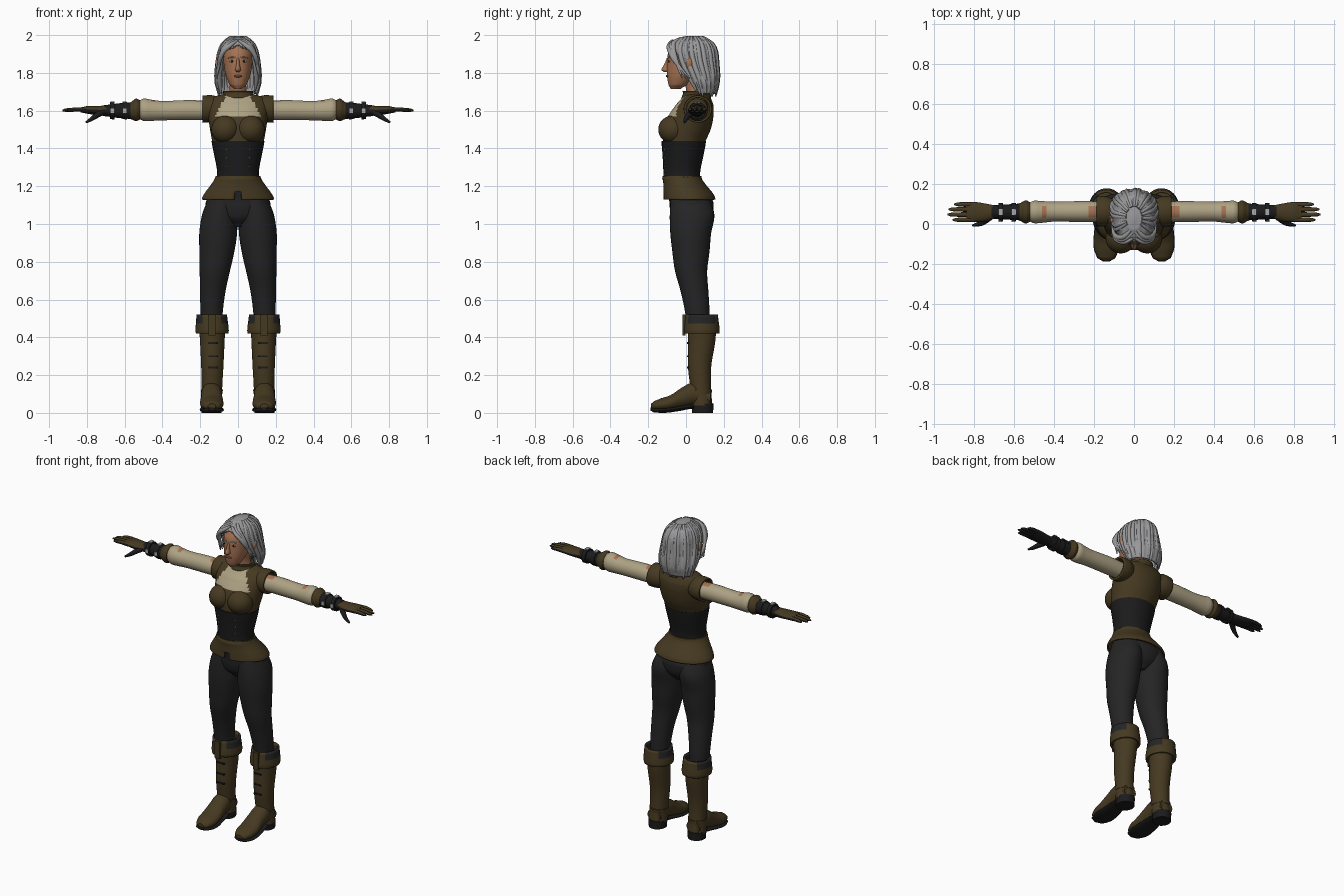
import bpy, bmesh
from math import cos, sin, pi, radians
from mathutils import Vector

cube = bpy.data.objects.get("Cube")
if cube:
    bpy.data.objects.remove(cube, do_unlink=True)


def material(name, r, g, b):
    m = bpy.data.materials.new(name)
    m.use_nodes = True
    m.diffuse_color = (r, g, b, 1)
    node = next(n for n in m.node_tree.nodes if n.type == 'BSDF_PRINCIPLED')
    node.inputs["Base Color"].default_value = (r, g, b, 1)
    node.inputs["Roughness"].default_value = 0.8
    return m


BROWN = material("brown leather", .06, .041, .015)
PANTS = material("charcoal cloth", .018, .018, .019)
BLACK = material("black leather", .011, .011, .012)
CREAM = material("cream linen", .42, .36, .23)
SKIN = material("tan skin", .38, .17, .085)
HAIR = material("silver hair", .32, .32, .33)
METAL = material("steel", .4, .4, .42)
LIPS = material("dark lips", .2, .07, .05)
AXES = {'x': (2, 0, 1), 'y': (0, 2, 1), 'z': (0, 1, 2)}


def finish(obj, mats, mirror=False, wall=0):
    bpy.context.scene.collection.objects.link(obj)
    for m in mats:
        obj.data.materials.append(m)
    if wall:
        mod = obj.modifiers.new("wall", 'SOLIDIFY')
        mod.thickness, mod.offset = wall, -1
    if mirror:
        obj.modifiers.new("mirror", 'MIRROR')
    return obj


def smooth_rows(rows, sub):
    # Catmull-Rom interpolation between cross-sections
    out = []
    for i in range(len(rows) - 1):
        p0, p1, p2, p3 = (rows[max(0, min(len(rows) - 1, i + k))] for k in (-1, 0, 1, 2))
        for s in range(sub):
            t = s / sub
            row = [b + .5 * t * (c - a + t * (2 * a - 5 * b + 4 * c - d + t * (3 * (b - c) + d - a)))
                   for a, b, c, d in zip(p0, p1, p2, p3)]
            row[0] = p1[0] + t * (p2[0] - p1[0])
            out.append(row)
    return out + [rows[-1]]


def ring_point(row, angle, axis='z', grow=1):
    t, u, v, ru, rv = row
    p = (u + grow * ru * cos(angle), v + grow * rv * sin(angle), t)
    return Vector(p[k] for k in AXES[axis])


def loft(name, axis, rows, *mats, n=32, sub=5, rule=None, drop=None,
         mirror=False, wall=0, ridge=0, caps=True):
    # rows are (position, centre u, centre v, radius u, radius v) along the axis
    bm = bmesh.new()
    rings = []
    for row in smooth_rows(rows, sub):
        rings.append([bm.verts.new(ring_point(row, 2 * pi * k / n, axis, 1 + ridge * cos(pi * k / 2)))
                      for k in range(n)])
    for low, high in zip(rings, rings[1:]):
        for k in range(n):
            j = (k + 1) % n
            bm.faces.new((low[k], low[j], high[j], high[k]))
    if caps:
        bm.faces.new(rings[0])
        bm.faces.new(rings[-1])
    bmesh.ops.recalc_face_normals(bm, faces=bm.faces)
    bm.normal_update()
    if rule:
        for f in bm.faces:
            f.material_index = int(rule(f.calc_center_median(), f.normal))
    if drop:
        gone = [f for f in bm.faces if drop(f.calc_center_median())]
        bmesh.ops.delete(bm, geom=gone, context='FACES')
    mesh = bpy.data.meshes.new(name)
    bm.to_mesh(mesh)
    bm.free()
    return finish(bpy.data.objects.new(name, mesh), mats, mirror, wall)


def solid(name, mat, centre, size, ball=False, mirror=False):
    bm = bmesh.new()
    if ball:
        bmesh.ops.create_uvsphere(bm, u_segments=24, v_segments=16, radius=1)
    else:
        bmesh.ops.create_cube(bm, size=1)
    for v in bm.verts:
        v.co = Vector(c + s * x for c, s, x in zip(centre, size, v.co))
    mesh = bpy.data.meshes.new(name)
    bm.to_mesh(mesh)
    bm.free()
    return finish(bpy.data.objects.new(name, mesh), [mat], mirror)


def tube(name, mat, points, radii, mirror=False):
    curve = bpy.data.curves.new(name, 'CURVE')
    curve.dimensions = '3D'
    curve.bevel_depth, curve.bevel_resolution = 1, 2
    curve.use_fill_caps = True
    spline = curve.splines.new('NURBS')
    spline.points.add(len(points) - 1)
    spline.order_u, spline.use_endpoint_u, spline.resolution_u = 3, True, 5
    for p, co, r in zip(spline.points, points, radii):
        p.co, p.radius = (*co, 1), r
    return finish(bpy.data.objects.new(name, curve), [mat], mirror)


# Torso: vest with linen chest panel, bust, corset and flared peplum
loft("vest", 'z', [(1.42, 0, -.012, .135, .11), (1.5, 0, .005, .148, .125), (1.57, 0, .025, .158, .12),
                   (1.63, 0, .045, .165, .1), (1.67, 0, .055, .14, .075), (1.695, 0, .06, .06, .055)],
     BROWN, CREAM, n=64, sub=8,
     rule=lambda c, d: c.y < .03 and c.z > 1.57 and abs(c.x) < .12 - .5 * (c.z - 1.57))
solid("bust", BROWN, (.066, -.07, 1.5), (.076, .077, .074), ball=True, mirror=True)
loft("collar", 'z', [(1.665, 0, .055, .075, .067), (1.69, 0, .056, .066, .06), (1.705, 0, .056, .068, .062)],
     BROWN, wall=.012, caps=False)
loft("shoulder_cap", 'x', [(.09, .06, 1.61, .06, .06), (.14, .063, 1.61, .075, .072),
                           (.187, .063, 1.608, .074, .072)], BROWN, mirror=True, wall=.012, caps=False)
loft("corset", 'z', [(1.23, 0, -.022, .114, .097), (1.28, 0, -.022, .111, .098), (1.36, 0, -.016, .125, .108),
                     (1.44, 0, -.012, .14, .118)], BLACK)
for k in range(4):
    solid("corset_stud", METAL, (.06, -.112, 1.26 + k * .045), (.004, .004, .004), ball=True, mirror=True)
loft("peplum", 'z', [(1.13, 0, .018, .192, .138), (1.16, 0, .012, .178, .132), (1.21, 0, -.008, .142, .112),
                     (1.25, 0, -.022, .119, .102)], BROWN, n=64, wall=.01, caps=False,
     drop=lambda c: c.y < 0 and abs(c.x) < .25 * (1.2 - c.z))
loft("peplum_belt", 'z', [(1.235, 0, -.021, .124, .106), (1.255, 0, -.021, .118, .102)], BROWN)

# Trousers
loft("hips", 'z', [(.985, 0, .03, .04, .06), (1.03, 0, .03, .13, .1), (1.08, 0, .03, .167, .115),
                   (1.13, 0, .024, .165, .114), (1.24, 0, -.02, .11, .09)], PANTS)
loft("trouser_leg", 'z', [(.45, .14, .065, .055, .06), (.55, .139, .058, .06, .066), (.65, .133, .044, .068, .074),
                          (.75, .123, .027, .08, .085), (.85, .112, .026, .092, .098),
                          (.95, .105, .025, .1, .108), (1.05, .097, .032, .093, .118),
                          (1.15, .08, .02, .075, .1)], PANTS, mirror=True)

# Boots
loft("boot_shaft", 'z', [(.04, .14, .085, .056, .055), (.12, .138, .078, .054, .054), (.25, .136, .072, .059, .062),
                         (.38, .136, .083, .065, .072), (.48, .137, .085, .07, .075)], BROWN, mirror=True)
loft("boot_cuff", 'z', [(.42, .137, .083, .086, .093), (.44, .137, .083, .088, .095), (.52, .139, .083, .081, .086)],
     BROWN, PANTS, n=40, mirror=True, wall=.014, caps=False,
     rule=lambda c, d: c.z > .465 and abs(d.x) > .65)
solid("cuff_flap", BROWN, (.137, -.01, .465), (.036, .016, .11), mirror=True)
loft("boot_foot", 'y', [(-.185, .138, .035, .02, .014), (-.17, .138, .038, .042, .024), (-.13, .138, .044, .059, .034),
                        (-.08, .139, .054, .062, .041), (-.02, .139, .08, .056, .055), (.04, .14, .1, .055, .06),
                        (.13, .14, .08, .045, .04)], BROWN, mirror=True)
loft("boot_sole", 'y', [(-.187, .138, .02, .018, .009), (-.17, .138, .016, .045, .013), (-.12, .138, .014, .063, .014),
                        (-.06, .139, .02, .062, .014), (.04, .14, .035, .05, .012)], BLACK, mirror=True)
loft("boot_heel", 'z', [(0, .14, .088, .053, .056), (.05, .14, .088, .055, .057)], BLACK, mirror=True)
loft("ankle_strap", 'z', [(.1, .139, .077, .057, .059), (.125, .138, .077, .058, .06)], BROWN, mirror=True)
for z in (.24, .3, .37):
    solid("boot_lace", BLACK, (.132, .012, z), (.05, .012, .009), mirror=True)

# Sleeves with a bare slit at the shoulder and elbow
loft("sleeve", 'x', [(.13, .062, 1.6, .05, .05), (.25, .062, 1.603, .052, .053), (.4, .062, 1.6, .05, .051),
                     (.46, .06, 1.602, .054, .056), (.5, .06, 1.605, .056, .059), (.53, .06, 1.605, .042, .045)],
     CREAM, SKIN, mirror=True,
     rule=lambda c, d: d.z > .8 and (c.x < .22 or abs(c.x - .45) < .012))

# Gloves, wrist guards and hands
loft("glove_cuff", 'x', [(.52, .06, 1.604, .05, .052), (.54, .06, 1.604, .058, .06), (.57, .06, 1.6, .044, .044)],
     BROWN, mirror=True)
loft("wrist_guard", 'x', [(.56, .06, 1.6, .042, .044), (.63, .06, 1.6, .038, .039), (.71, .06, 1.6, .033, .029)],
     BLACK, mirror=True)
for x in (.6, .665):
    loft("wrist_strap", 'x', [(x - .012, .06, 1.6, .046, .046), (x + .012, .06, 1.6, .045, .045)],
         BLACK, mirror=True)
    solid("strap_buckle", METAL, (x, .06, 1.645), (.022, .03, .008), mirror=True)
    solid("strap_clasp", METAL, (x, .014, 1.6), (.02, .008, .025), mirror=True)


def palm(c, d):
    return d.z < .3


loft("hand", 'x', [(.69, .06, 1.6, .033, .028), (.74, .058, 1.6, .044, .025), (.8, .06, 1.604, .05, .02),
                   (.835, .06, 1.604, .044, .013)], BROWN, BLACK, mirror=True, rule=palm)
for y, tip in ((.021, .905), (.047, .93), (.073, .925), (.098, .898)):
    loft("finger", 'x', [(.8, y, 1.604, .011, .012), (.85, y, 1.606, .012, .011), (tip - .015, y, 1.603, .009, .009),
                         (tip, y, 1.601, .004, .004)], BROWN, BLACK, n=12, sub=3, mirror=True, rule=palm)
tube("thumb", BLACK, [(.72, .035, 1.592), (.75, .01, 1.575), (.775, -.002, 1.555), (.805, -.008, 1.538)],
     (.018, .016, .012, .006), mirror=True)

# Neck and face
loft("neck", 'z', [(1.66, 0, .055, .055, .05), (1.72, 0, .045, .044, .046), (1.8, 0, .035, .045, .05)], SKIN)
loft("head", 'z', [(1.715, 0, -.055, .02, .026), (1.735, 0, -.042, .043, .05), (1.78, 0, -.02, .063, .08),
                   (1.83, 0, -.002, .074, .099), (1.9, 0, .01, .078, .106), (1.95, 0, .02, .066, .09),
                   (1.97, 0, .02, .04, .06)], SKIN)
loft("nose", 'z', [(1.806, 0, -.1, .01, .018), (1.815, 0, -.1, .015, .03), (1.84, 0, -.098, .01, .02),
                   (1.88, 0, -.092, .007, .01)], SKIN, n=16)
solid("mouth", LIPS, (0, -.097, 1.783), (.022, .01, .007), ball=True)
solid("eye", METAL, (.032, -.088, 1.862), (.014, .005, .006), ball=True, mirror=True)
solid("iris", BLACK, (.032, -.092, 1.862), (.006, .003, .006), ball=True, mirror=True)
tube("eyebrow", HAIR, [(.014, -.096, 1.88), (.034, -.092, 1.886), (.054, -.076, 1.878)],
     (.003, .004, .002), mirror=True)
solid("ear", SKIN, (.106, .018, 1.85), (.014, .018, .03), ball=True, mirror=True)

# Hair: open-fronted shell, hanging locks and parted fringe
hair = [(1.69, 0, .09, .105, .07), (1.75, 0, .08, .122, .096), (1.85, 0, .042, .112, .127),
        (1.92, 0, .03, .1, .135), (1.965, 0, .03, .078, .108), (1.99, 0, .03, .04, .06), (1.995, 0, .03, .012, .02)]
loft("hair_shell", 'z', hair, HAIR, n=96, sub=6, ridge=.02, wall=.012,
     drop=lambda c: c.z < 1.69 + .001 or
     (c.z < 1.95 - .4 * abs(c.x) and c.y < .04 - .6 * (c.z - 1.75)))
for k in range(17):
    a = radians(-30 + k * 15)
    path = [ring_point(r, a + .06 * sin(3 * k), grow=.95) for r in reversed(hair[:-1])]
    path[-1].z -= .012 * (k % 3) - .01
    tube("hair_lock", HAIR, path, (.007, .011, .014, .015, .014, .004))
for k in range(3):
    tube("fringe_lock", HAIR, [(.004, -.01 - .03 * k, 1.985 - .006 * k), (.04, -.065 - .015 * k, 1.972 - .012 * k),
                               (.08, -.07 - .007 * k, 1.925 - .005 * k), (.102, -.05 - .006 * k, 1.86),
                               (.112, -.02 + .02 * k, 1.77)], (.006, .013, .014, .012, .003), mirror=True)

# Smooth shading with crisp rims
bpy.ops.object.select_all(action='DESELECT')
for obj in bpy.context.scene.objects:
    if obj.type == 'MESH':
        obj.select_set(True)
        bpy.context.view_layer.objects.active = obj
bpy.ops.object.shade_smooth_by_angle(angle=radians(40))
